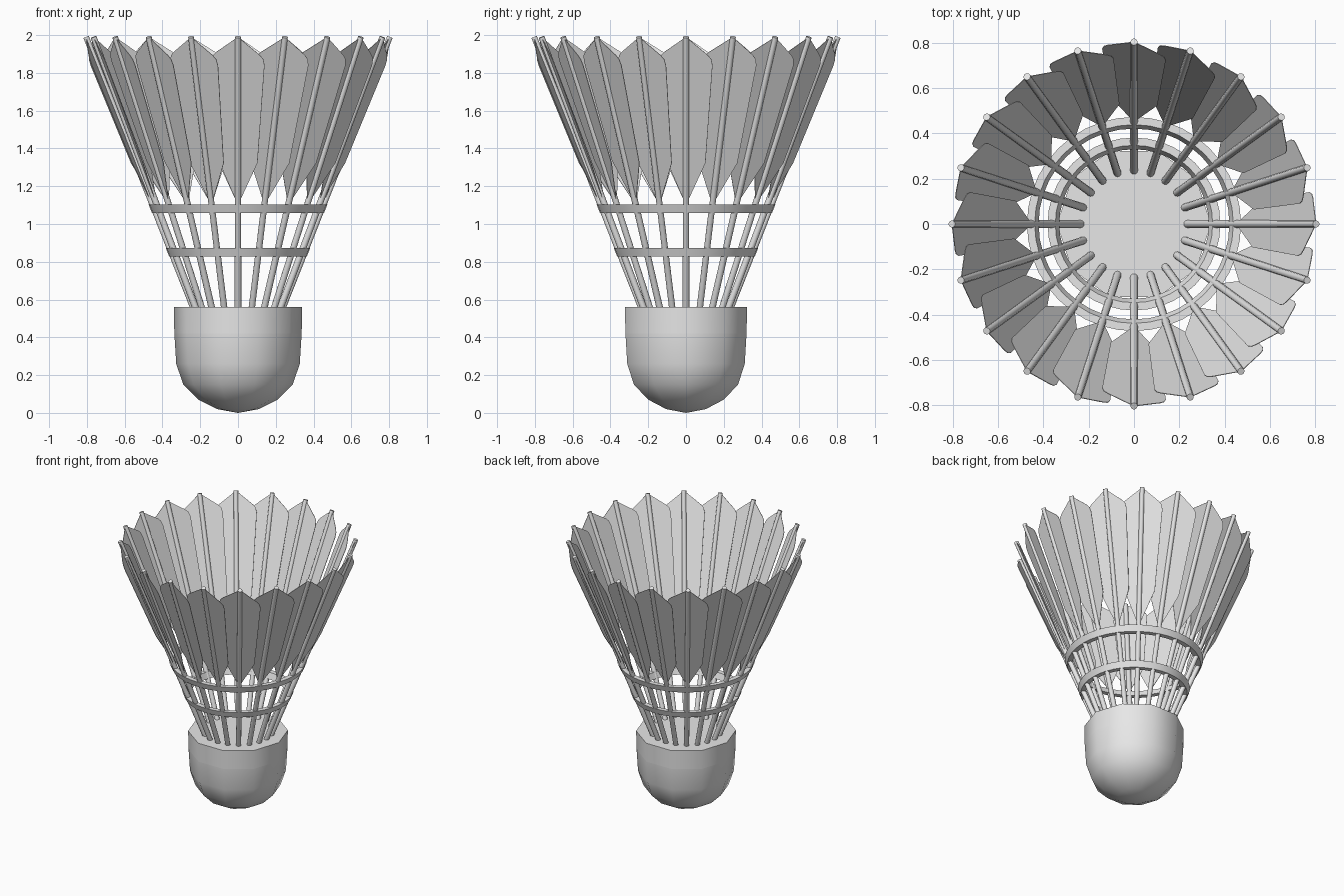
import bpy, bmesh, math
from mathutils import Vector, Matrix

cube = bpy.data.objects.get("Cube")
if cube:
    bpy.data.objects.remove(cube, do_unlink=True)

grey = bpy.data.materials.new("light_grey")
grey.use_nodes = True
grey.diffuse_color = (0.8, 0.8, 0.8, 1)
grey.node_tree.nodes["Principled BSDF"].inputs["Base Color"].default_value = (0.8, 0.8, 0.8, 1)

FEATHERS = 20
QUILL_R = 0.016


def cone_radius(z):
    """Distance of a quill's centre line from the axis at height z."""
    return 0.238 + 0.396 * (z - 0.56)


def finish(name, bm, smooth=None):
    mesh = bpy.data.meshes.new(name)
    bm.to_mesh(mesh)
    bm.free()
    mesh.materials.append(grey)
    obj = bpy.data.objects.new(name, mesh)
    bpy.context.collection.objects.link(obj)
    if smooth:
        bpy.ops.object.select_all(action='DESELECT')
        obj.select_set(True)
        bpy.context.view_layer.objects.active = obj
        bpy.ops.object.shade_smooth_by_angle(angle=math.radians(smooth))
    return obj


def lathe(name, profile, steps, closed=False, smooth=45):
    """Spin a (radius, height) profile around the z axis."""
    bm = bmesh.new()
    verts = [bm.verts.new((r, 0, z)) for r, z in profile]
    pairs = list(zip(verts, verts[1:]))
    if closed:
        pairs.append((verts[-1], verts[0]))
    edges = [bm.edges.new(p) for p in pairs]
    bmesh.ops.spin(bm, geom=verts + edges, cent=(0, 0, 0), axis=(0, 0, 1),
                   angle=math.tau, steps=steps, use_merge=True)
    bmesh.ops.remove_doubles(bm, verts=bm.verts, dist=0.0005)
    bmesh.ops.recalc_face_normals(bm, faces=bm.faces)
    return finish(name, bm, smooth)


# Cork: a straight band with a flat top, and a rounded nose
lathe("cork_band", [(0, 0.56), (0.34, 0.56), (0.337, 0.42)], 10)
lathe("cork_nose", [(0.337, 0.42), (0.327, 0.26), (0.29, 0.15),
                    (0.21, 0.07), (0.11, 0.02), (0, 0)], 10)

# Two binding rings following the cone of quills
for name, z in (("lower_ring", 0.85), ("upper_ring", 1.08)):
    section = [(cone_radius(z + dz) + dr, z + dz)
               for dr, dz in ((-0.014, -0.022), (0.02, -0.022), (0.02, 0.022), (-0.014, 0.022))]
    lathe(name, section, 40, closed=True, smooth=30)

# Feather frame: origin at the quill's foot, local z along the quill
foot = Vector((cone_radius(0.5), 0, 0.5))
tip = Vector((cone_radius(1.99), 0, 1.99))
length = (tip - foot).length
lean = Matrix.Translation(foot) @ Matrix.Rotation(math.atan2(tip.x - foot.x, tip.z - foot.z), 4, 'Y')
twist = Matrix.Rotation(math.radians(-11), 4, 'Z')


def along(z):
    """Distance along the quill for a given height."""
    return (z - 0.5) / (1.99 - 0.5) * length


# One side of the vane outline, from tip to lower point, with a rounded shoulder
side = [(0.118, 1.902), (0.136, 1.882), (0.143, 1.85), (0.105, 1.33)]
outline = [(0, 1.99)] + side + [(0, 1.1)] + [(-w, z) for w, z in reversed(side)]

for i in range(FEATHERS):
    place = Matrix.Rotation(math.tau * i / FEATHERS, 4, 'Z') @ lean

    bm = bmesh.new()
    bmesh.ops.create_cone(bm, cap_ends=True, segments=10, radius1=QUILL_R * 1.1, radius2=QUILL_R,
                          depth=length, matrix=place @ Matrix.Translation((0, 0, length / 2)))
    finish(f"quill_{i + 1}", bm, 45)

    # Vanes twist slightly so that neighbours overlap like shingles
    bm = bmesh.new()
    face = bm.faces.new([bm.verts.new(place @ twist @ Vector((0, w, along(z)))) for w, z in outline])
    face.normal_update()
    if face.normal.dot(place.to_3x3() @ Vector((1, 0, 0))) < 0:
        face.normal_flip()
    vane = finish(f"vane_{i + 1}", bm)
    solid = vane.modifiers.new("thickness", 'SOLIDIFY')
    solid.thickness = 0.003
    solid.offset = 0
